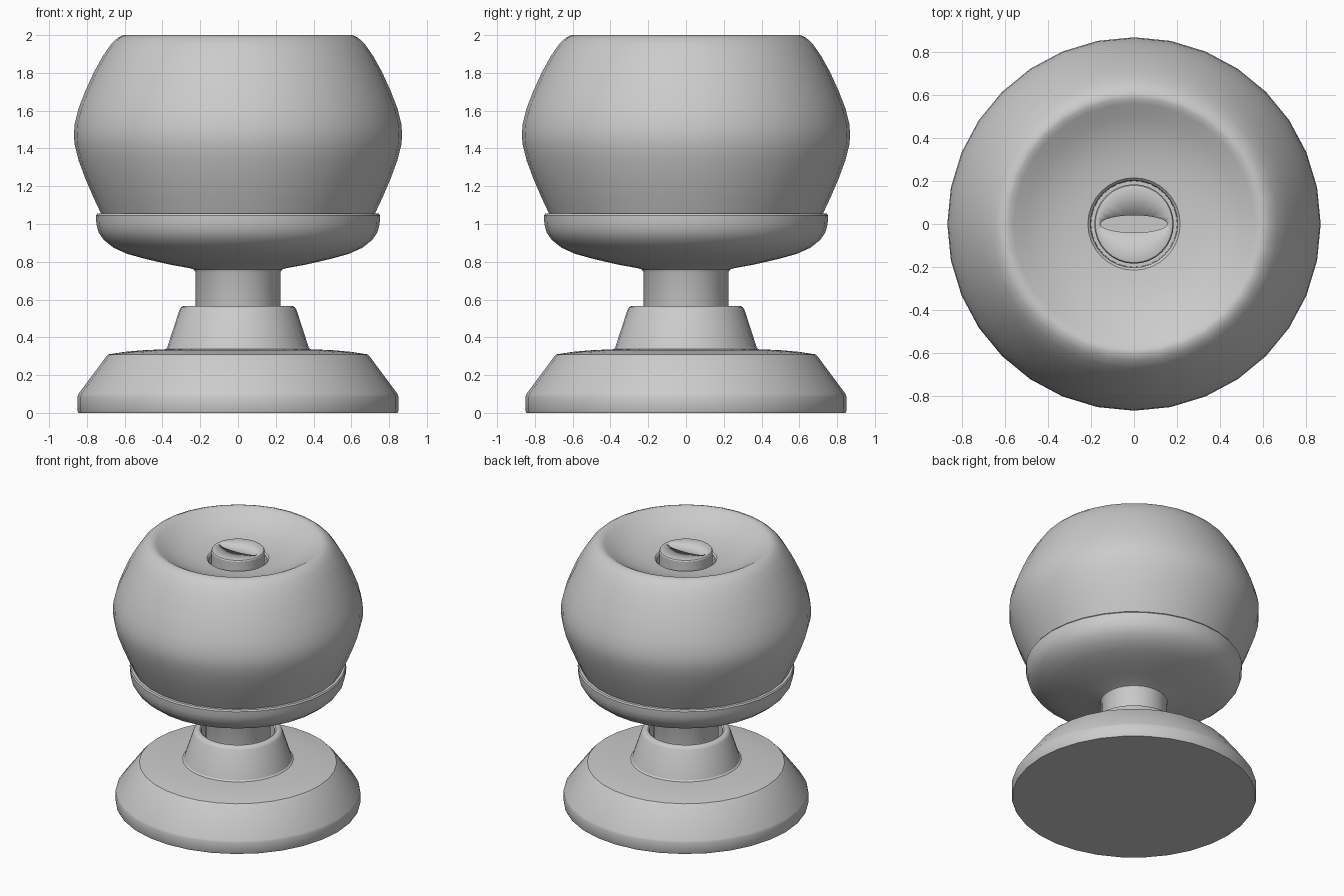
import bpy, bmesh, math

SEGMENTS = 32


def lathe(name, profile, angle=30):
    """Revolve (radius, z) points around z; radius 0 becomes a single pole."""
    bm = bmesh.new()
    rings = []
    for r, z in profile:
        n = SEGMENTS if r > 0 else 1
        rings.append([bm.verts.new((r * math.cos(math.tau * i / SEGMENTS),
                                    r * math.sin(math.tau * i / SEGMENTS), z))
                      for i in range(n)])
    for a, b in zip(rings, rings[1:]):
        for i in range(SEGMENTS):
            j = (i + 1) % SEGMENTS
            quad = [a[i % len(a)], a[j % len(a)], b[j % len(b)], b[i % len(b)]]
            bm.faces.new(list(dict.fromkeys(quad)))
    bmesh.ops.recalc_face_normals(bm, faces=bm.faces)
    mesh = bpy.data.meshes.new(name)
    bm.to_mesh(mesh)
    bm.free()
    obj = bpy.data.objects.new(name, mesh)
    bpy.context.collection.objects.link(obj)
    mesh.shade_smooth()
    mesh.set_sharp_from_angle(angle=math.radians(angle))
    return obj


# Wall plate with raised hollow collar
lathe("wall_plate", [
    (0, 0), (0.845, 0), (0.85, 0.01), (0.85, 0.085), (0.845, 0.1),
    (0.70, 0.295), (0.685, 0.31), (0.60, 0.323), (0.50, 0.332), (0.385, 0.337),
    (0.375, 0.345), (0.31, 0.545), (0.30, 0.56), (0.29, 0.565),
    (0.265, 0.565), (0.255, 0.555), (0.25, 0.40), (0, 0.40)])

# Shaft flaring into the cup that holds the knob
lathe("shaft_and_cup", [
    (0, 0.38), (0.225, 0.38), (0.225, 0.745), (0.232, 0.758), (0.25, 0.765),
    (0.36, 0.785), (0.49, 0.815), (0.59, 0.843), (0.66, 0.875), (0.71, 0.915),
    (0.738, 0.955), (0.75, 1.0), (0.752, 1.045), (0.745, 1.055),
    (0.715, 1.055), (0.70, 1.03), (0, 1.03)])

# Rounded knob with a dished face and a central bore
lathe("knob", [
    (0, 1.04), (0.718, 1.04), (0.725, 1.055), (0.765, 1.14), (0.808, 1.24),
    (0.845, 1.34), (0.865, 1.42), (0.869, 1.47), (0.865, 1.53), (0.845, 1.61),
    (0.81, 1.70), (0.765, 1.80), (0.715, 1.89), (0.67, 1.955), (0.635, 1.987),
    (0.605, 2.0), (0.585, 1.998), (0.56, 1.985), (0.50, 1.948), (0.42, 1.913),
    (0.34, 1.89), (0.26, 1.877), (0.215, 1.872), (0.203, 1.86), (0.2, 1.75),
    (0, 1.75)])

# Lock button
button = lathe("lock_button", [
    (0, 1.745), (0.185, 1.745), (0.185, 1.93), (0.18, 1.938), (0.172, 1.94),
    (0, 1.94)])

# Oval slot cut into the lock button
cutter = lathe("slot_cutter", [(0, 1.88), (0.155, 1.88), (0.155, 2.0), (0, 2.0)])
cutter.scale.y = 0.26
cutter.hide_render = True
cutter.hide_set(True)
slot = button.modifiers.new("slot", 'BOOLEAN')
slot.object = cutter
slot.operation = 'DIFFERENCE'
slot.solver = 'EXACT'
